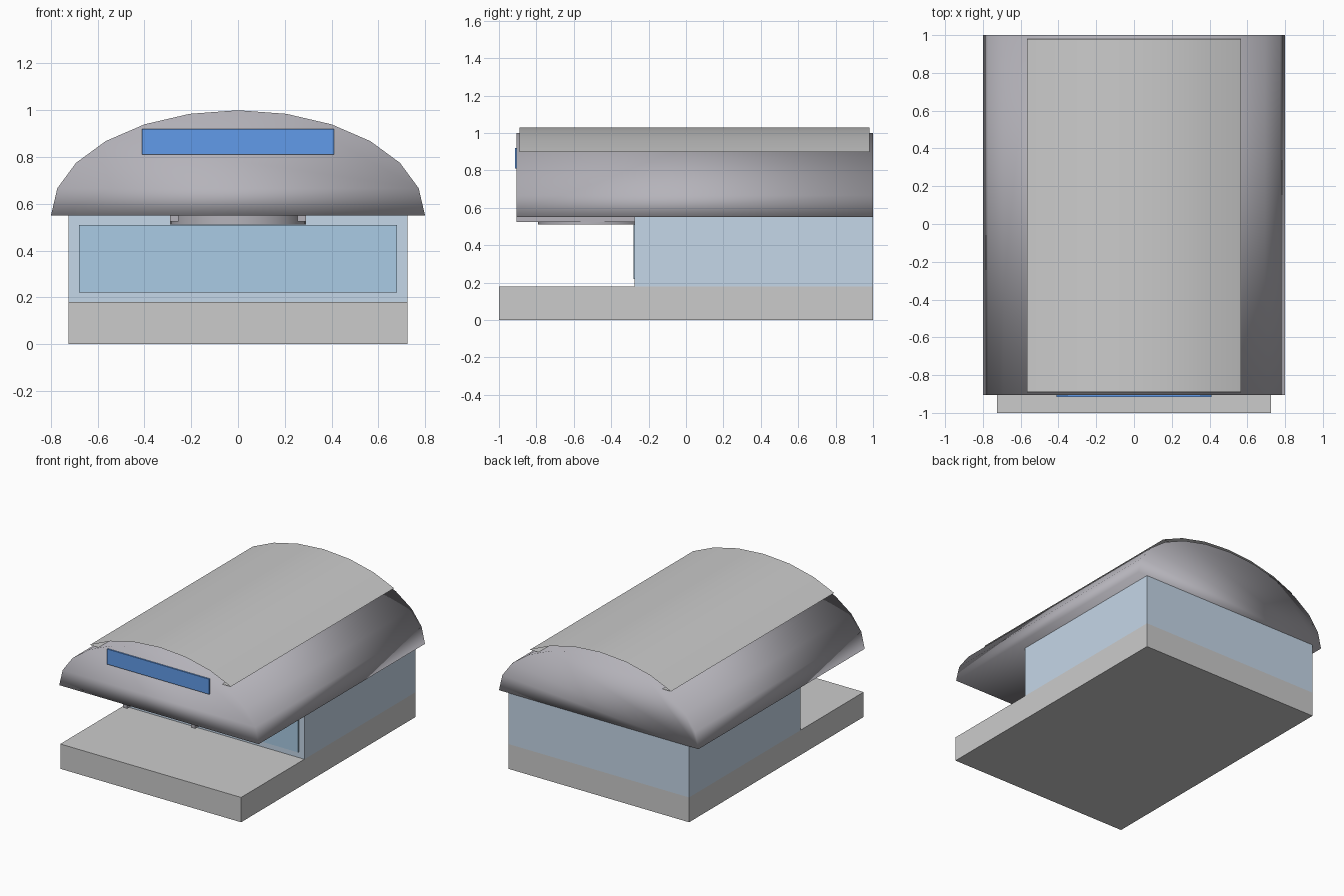
import bpy, bmesh
from math import sin, cos, radians

if "Cube" in bpy.data.objects:
    bpy.data.objects.remove(bpy.data.objects["Cube"])


def material(name, rgb):
    m = bpy.data.materials.new(name)
    m.diffuse_color = (*rgb, 1)
    m.use_nodes = True
    m.node_tree.nodes["Principled BSDF"].inputs["Base Color"].default_value = m.diffuse_color
    return m


def finish(name, bm, mat=None, smooth=False):
    bmesh.ops.recalc_face_normals(bm, faces=bm.faces)
    me = bpy.data.meshes.new(name)
    bm.to_mesh(me)
    bm.free()
    for p in me.polygons:
        p.use_smooth = smooth
    ob = bpy.data.objects.new(name, me)
    bpy.context.collection.objects.link(ob)
    if mat:
        me.materials.append(mat)
    return ob


def box(name, x0, x1, y0, y1, z0, z1, mat=None):
    bm = bmesh.new()
    bmesh.ops.create_cube(bm, size=1)
    for v in bm.verts:
        v.co = ((x0 + x1) / 2 + v.co.x * (x1 - x0),
                (y0 + y1) / 2 + v.co.y * (y1 - y0),
                (z0 + z1) / 2 + v.co.z * (z1 - z0))
    return finish(name, bm, mat)


def extrude_profile(name, pts, y0, y1, closed, mat):
    """Sweep an xz profile along y; closed profiles get end caps."""
    bm = bmesh.new()
    a = [bm.verts.new((x, y0, z)) for x, z in pts]
    b = [bm.verts.new((x, y1, z)) for x, z in pts]
    n = len(pts)
    for i in range(n if closed else n - 1):
        j = (i + 1) % n
        bm.faces.new((a[i], a[j], b[j], b[i]))
    if closed:
        bm.faces.new(a)
        bm.faces.new(b)
    return finish(name, bm, mat, True)


def arc(start, end, lift=0.0):
    """Points of the roof ellipse every 15 degrees."""
    return [(0.8 * cos(radians(t)), 0.55 + lift + 0.45 * sin(radians(t)))
            for t in range(start, end + 1, 15)]


dark = material("dark_metal", (0.46, 0.45, 0.49))
light = material("light_metal", (0.93, 0.93, 0.95))
wall = material("wall_blue_grey", (0.56, 0.68, 0.81))
glass = material("window_blue", (0.40, 0.60, 0.78))
blue = material("sign_blue", (0.12, 0.33, 0.82))

# Floor slab, enclosed rear room and its front window
box("floor_slab", -0.725, 0.725, -1, 1, 0, 0.18)
box("rear_room", -0.725, 0.725, -0.275, 1, 0.18, 0.55, wall)
box("front_window", -0.68, 0.68, -0.282, -0.27, 0.22, 0.51, glass)

# Vaulted roof
extrude_profile("vaulted_roof", arc(0, 180), -0.905, 1, True, dark)

# Thin raised roof sheet with inward lips along both long edges
sheet = [(0.48, 0.898)] + arc(45, 135, 0.03) + [(-0.48, 0.898)]
cover = extrude_profile("roof_sheet", sheet, -0.89, 0.98, False, light)
cover.data.set_sharp_from_angle(angle=radians(40))

# Front sign panel
box("sign_panel", -0.41, 0.41, -0.915, -0.9, 0.81, 0.92, blue)

# Canopy underside: round fitting and two rails
bm = bmesh.new()
bmesh.ops.create_cone(bm, cap_ends=True, segments=32, radius1=0.29,
                      radius2=0.29, depth=0.04)
bmesh.ops.translate(bm, verts=bm.verts, vec=(0, -0.5, 0.531))
disc = finish("ceiling_fitting", bm, dark, True)
disc.data.set_sharp_from_angle(angle=radians(40))
for side, label in ((-1, "left"), (1, "right")):
    xs = sorted((side * 0.255, side * 0.29))
    box(label + "_ceiling_rail", *xs, -0.905, -0.275, 0.525, 0.551, dark)
